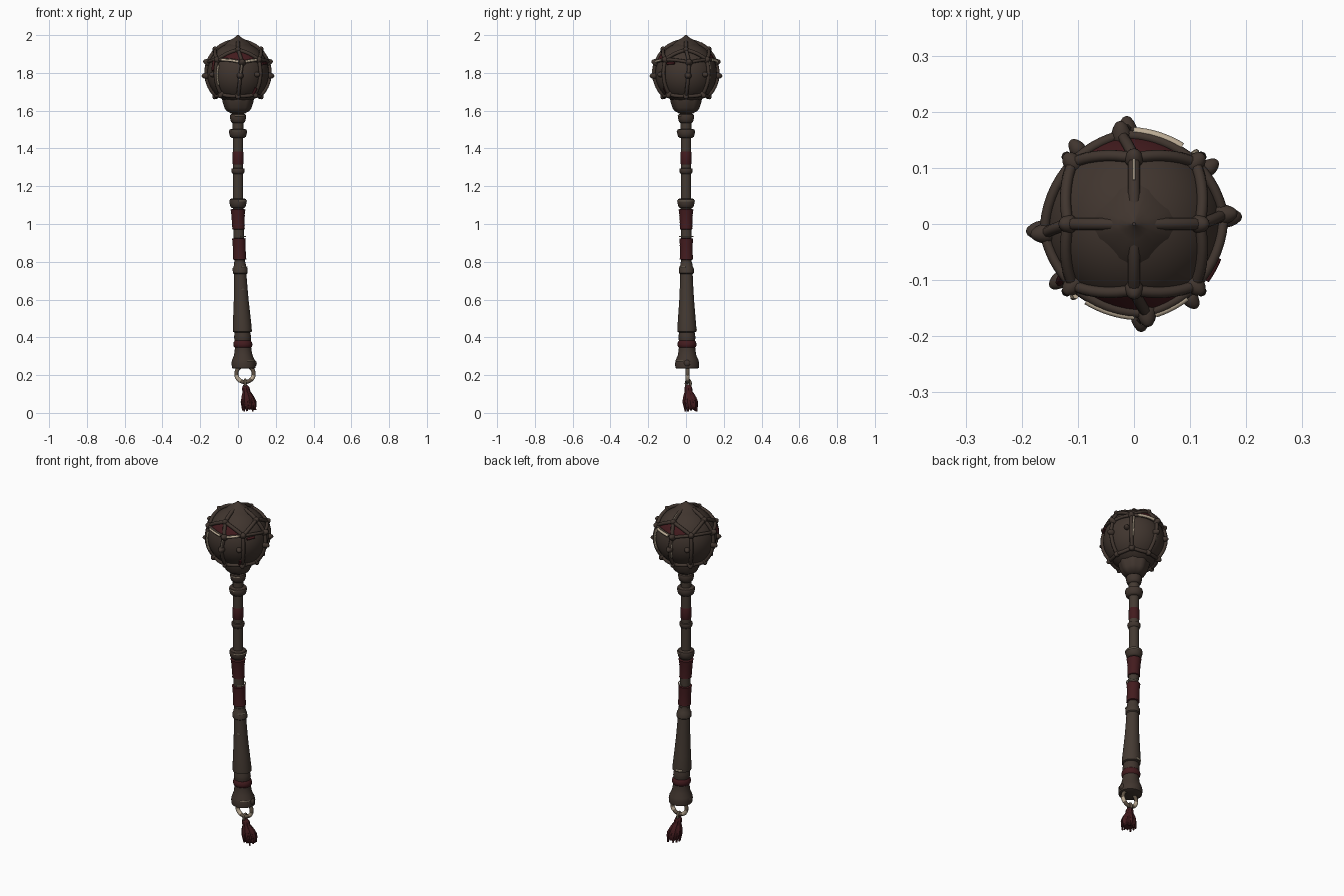
import bpy, bmesh, math, random
from mathutils import Vector

if "Cube" in bpy.data.objects:
    bpy.data.objects.remove(bpy.data.objects["Cube"])
random.seed(3)


def material(name, rgb):
    m = bpy.data.materials.new(name)
    m.diffuse_color = (*rgb, 1)
    m.use_nodes = True
    m.node_tree.nodes["Principled BSDF"].inputs["Base Color"].default_value = m.diffuse_color
    return m


BROWN = material("dark brown", (0.052, 0.036, 0.028))
WOOD = material("handle brown", (0.058, 0.042, 0.032))
RED = material("deep red", (0.056, 0.011, 0.013))
BONE = material("pale bone", (0.50, 0.41, 0.30))
BRASS = material("dull brass", (0.12, 0.09, 0.062))


def finish(name, bm, mats, angle=40):
    bmesh.ops.recalc_face_normals(bm, faces=bm.faces[:])
    me = bpy.data.meshes.new(name)
    bm.to_mesh(me)
    bm.free()
    ob = bpy.data.objects.new(name, me)
    bpy.context.collection.objects.link(ob)
    for m in mats:
        me.materials.append(m)
    bpy.ops.object.select_all(action='DESELECT')
    ob.select_set(True)
    bpy.context.view_layer.objects.active = ob
    bpy.ops.object.shade_smooth_by_angle(angle=math.radians(angle))
    return ob


def loft(name, rows, mats, segs=24, flute=0.0, lobes=6):
    """Stack horizontal rings given as (x, y, z, radius) and cap both ends."""
    bm = bmesh.new()
    rings = []
    for x, y, z, r in rows:
        ring = []
        for i in range(segs):
            a = math.tau * i / segs
            rr = r * (1 + flute * math.cos(lobes * a))
            ring.append(bm.verts.new((x + rr * math.cos(a), y + rr * math.sin(a), z)))
        rings.append(ring)
    for a, b in zip(rings, rings[1:]):
        for i in range(segs):
            j = (i + 1) % segs
            bm.faces.new((a[i], a[j], b[j], b[i]))
    bm.faces.new(rings[0])
    bm.faces.new(rings[-1])
    return finish(name, bm, mats)


def bend(profile):
    """Follow the slight sideways lean of the lower handle."""
    return [(0.03 * max(0, 1.05 - z) / 0.8, 0.006 * max(0, 1.05 - z) / 0.8, z, r) for z, r in profile]


def tube(name, pts, r, mat, cyclic=False):
    cu = bpy.data.curves.new(name, 'CURVE')
    cu.dimensions = '3D'
    cu.bevel_depth, cu.bevel_resolution, cu.use_fill_caps = r, 2, True
    s = cu.splines.new('POLY')
    s.points.add(len(pts) - 1)
    for p, co in zip(s.points, pts):
        p.co = (*co, 1)
    s.use_cyclic_u = cyclic
    s.use_smooth = True
    cu.materials.append(mat)
    ob = bpy.data.objects.new(name, cu)
    bpy.context.collection.objects.link(ob)
    return ob


# Head: round core
C = Vector((0, 0, 1.80))


def on_head(lon, lat, r):
    a, b = math.radians(lon), math.radians(lat)
    return C + Vector((math.cos(a) * math.cos(b), math.sin(a) * math.cos(b), math.sin(b))) * r


bm = bmesh.new()
bmesh.ops.create_uvsphere(bm, u_segments=48, v_segments=32, radius=0.163)
bmesh.ops.translate(bm, verts=bm.verts[:], vec=C)
finish("head_core", bm, [BROWN])


# Head: lattice bars between nodes, following the curve of the core
def arc(name, a, b, r=0.0095, mat=BROWN, lift=0.169):
    pa, pb = on_head(*a, 1) - C, on_head(*b, 1) - C
    return tube(name, [C + pa.lerp(pb, t / 8).normalized() * lift for t in range(9)], r, mat)


def node(name, at, size, spike=0.0, lift=0.167):
    n = (on_head(*at, 1) - C).normalized()
    bm = bmesh.new()
    bmesh.ops.create_uvsphere(bm, u_segments=14, v_segments=8, radius=size)
    for v in bm.verts:
        if v.co.z > size * 0.5:
            v.co.z += spike * (v.co.z / size - 0.5) * 2
    q = n.to_track_quat('Z', 'Y')
    for v in bm.verts:
        v.co = q @ v.co + C + n * lift
    finish(name, bm, [BROWN])


def red_panel(tri):
    """Thin curved plate filling the triangle between three nodes."""
    bm = bmesh.new()
    bm.faces.new([bm.verts.new(on_head(*t, 1) - C) for t in tri])
    bmesh.ops.subdivide_edges(bm, edges=bm.edges[:], cuts=7, use_grid_fill=True)
    bmesh.ops.triangulate(bm, faces=bm.faces[:])
    for v in bm.verts:
        v.co = C + v.co.normalized() * 0.1665
    bm.normal_update()
    finish("red_inset", bm, [RED])


TOP = (0, 90)
for k in range(4):
    lon = 90 * k
    upper, belt = (lon, 46), (lon + (8 if k % 2 else 6), 19)
    low = (lon + 4, -5)
    arc("crown_bar", TOP, upper, 0.011)
    arc("upright_bar", upper, belt, 0.010)
    arc("lower_upright", belt, low, 0.010)
    arc("lower_upright", low, (lon, -46), 0.010)
    node("upper_stud", upper, 0.017, 0.005)
    node("belt_stud", belt, 0.019, 0.010)
    node("low_stud", low, 0.018, 0.009)
    for side in (-45, 45):
        corner = (lon + side, 24)
        arc("kite_bar", upper, corner, 0.010)
        arc("belt_bar", belt, corner, 0.009)
        arc("base_bar", (lon, -46), (lon + side, -42), 0.010)
        if k % 2:
            red_panel((upper, belt, corner))
            # pale worn edge along the front and back belt bars
            if (k, side) != (1, 45):
                a = tuple(belt[i] * 0.85 + corner[i] * 0.15 for i in (0, 1))
                b = tuple(belt[i] * 0.25 + corner[i] * 0.75 for i in (0, 1))
                arc("pale_edge", a, b, 0.0075 if k == 1 else 0.006, BONE, 0.1755)
    corner = (lon + 45, 24)
    arc("corner_upright", corner, (lon + 45, -42), 0.010)
    node("corner_stud", corner, 0.018, 0.007)
    node("corner_low_stud", (lon + 37, -3), 0.015, 0.006)
    node("base_stud", (lon + 45, -42), 0.018, 0.008)
    node("base_stud", (lon, -46), 0.017, 0.006)

# Head: pale and red worn strips lying beside some bars
for lon, lat0, lat1 in ((50, 20, -20), (231, 14, -22), (98, 10, -22)):
    arc("pale_strip", (lon, lat0), (lon - 2, lat1), 0.005, BONE, 0.170)
arc("pale_front_wear", (-83, 16), (-87, -12), 0.0025, BONE, 0.1785)
arc("pale_crown_wear", (90, 64), (90, 50), 0.0025, BONE, 0.1788)
for a, b in (((15, 41), (38, 29)), ((-38, 17), (-22, 18)), ((216, 22), (218, 4)), ((-50, -28), (-51, -42))):
    arc("red_strip", a, b, 0.007, RED, 0.169)

# Head: pointed cap and supporting cup
loft("top_point", [(0, 0, z, r) for z, r in
     ((1.945, 0.07), (1.965, 0.052), (1.98, 0.028), (1.99, 0.013), (2.0, 0.003))], [BROWN], 16, 0.08, 4)
loft("head_cup", [(0, 0, z, r) for z, r in
     ((1.585, 0.035), (1.60, 0.060), (1.615, 0.069), (1.64, 0.077), (1.67, 0.083), (1.69, 0.08))], [BROWN], 32, 0.04, 8)

# Shaft with its collars
loft("shaft", bend([(0.74, 0.027), (0.9, 0.028), (1.1, 0.028), (1.3, 0.026), (1.62, 0.029)]), [WOOD])
for z, r, h in ((1.56, 0.043, 0.025), (1.48, 0.048, 0.024), (1.28, 0.036, 0.016), (1.11, 0.046, 0.026)):
    loft("collar", bend([(z - h, r * 0.68), (z - h * 0.75, r * 0.86), (z - h * 0.2, r * 0.95),
                         (z + h * 0.4, r), (z + h * 0.8, r * 0.93), (z + h, r * 0.68)]), [BROWN])
loft("upper_red_band", bend([(1.315, 0.026), (1.32, 0.0285), (1.38, 0.028), (1.385, 0.026)]), [RED])


def trim(z, r, lon0, lon1, thick=0.0028):
    """Worn pale line wrapping part of the way round the handle."""
    x, y, _, _ = bend([(z, r)])[0]
    angles = [math.radians(lon0 + (lon1 - lon0) * i / 16) for i in range(17)]
    tube("pale_trim", [(x + r * math.cos(a), y + r * math.sin(a), z) for a in angles], thick, BONE)


trim(1.121, 0.0455, -85, 80, 0.003)
trim(0.934, 0.036, -75, 90, 0.0035)
trim(1.572, 0.0425, -110, -40, 0.002)
trim(1.492, 0.0475, -130, -70, 0.002)
trim(0.772, 0.037, -75, -10, 0.003)
trim(0.655, 0.0355, -85, -60, 0.003)
trim(0.44, 0.050, 85, 125, 0.005)
trim(0.275, 0.0615, -70, -20, 0.0025)

# Red cloth wraps, softly uneven
for z0, z1, r0, r1 in ((0.97, 1.08, 0.033, 0.039), (0.81, 0.925, 0.035, 0.036)):
    rows = [(z0, 0.027)]
    for i in range(13):
        t = i / 12
        rows.append((z0 + 0.003 + (z1 - z0 - 0.006) * t,
                     r0 + (r1 - r0) * t - 0.002 * math.sin(math.pi * t) + 0.0006 * (-1) ** i))
    loft("red_wrap", bend(rows + [(z1, 0.027)]), [RED])

# Flared grip, pommel and its red band
loft("grip", bend([(0.425, 0.04), (0.43, 0.05), (0.455, 0.05), (0.52, 0.045), (0.60, 0.039), (0.70, 0.034),
                   (0.735, 0.033), (0.74, 0.039), (0.765, 0.039), (0.775, 0.033), (0.80, 0.030)]), [WOOD])
loft("pommel", bend([(0.235, 0.056), (0.238, 0.062), (0.262, 0.064), (0.28, 0.060), (0.305, 0.049),
                     (0.335, 0.044), (0.38, 0.042), (0.395, 0.045), (0.41, 0.044), (0.43, 0.040)]), [BROWN], 32)
loft("red_pommel_band", bend([(0.345, 0.043), (0.35, 0.048), (0.362, 0.051), (0.375, 0.048), (0.382, 0.043)]), [RED])
for s in (-1, 1):
    bm = bmesh.new()
    bmesh.ops.create_uvsphere(bm, u_segments=14, v_segments=10, radius=0.02)
    bmesh.ops.translate(bm, verts=bm.verts[:], vec=(0.032 + s * 0.048, 0.006, 0.262))
    finish("pommel_lug", bm, [BROWN])


# Hanging ring with pale worn stretches, and cord loop
def ring_arc(name, a0, a1, r, mat, closed=False):
    angles = [math.radians(a0 + (a1 - a0) * i / 32) for i in range(32)]
    tube(name, [(0.037 + 0.046 * math.cos(a), 0.008, 0.207 + 0.044 * math.sin(a)) for a in angles], r, mat, closed)


ring_arc("hanging_ring", 0, 360, 0.0105, BRASS, True)
ring_arc("pale_ring_wear", 190, 240, 0.0112, BONE)
ring_arc("pale_ring_wear", 320, 350, 0.0112, BONE)
tube("cord_loop", [(0.038, 0.012 + 0.012 * math.cos(a), 0.155 + 0.02 * math.sin(a))
     for a in (math.tau * i / 16 for i in range(16))], 0.007, BRASS, True)

# Tassel: knot, gathered skirt and loose strands
loft("tassel", [(0.038, 0.012, 0.150, 0.008), (0.040, 0.012, 0.140, 0.017), (0.042, 0.013, 0.125, 0.021),
                (0.044, 0.014, 0.113, 0.020), (0.047, 0.016, 0.105, 0.024), (0.051, 0.019, 0.085, 0.033),
                (0.056, 0.023, 0.058, 0.040), (0.060, 0.026, 0.035, 0.037), (0.061, 0.027, 0.018, 0.027)],
     [RED], 36, 0.06, 9)
for i in range(12):
    a = math.tau * i / 12
    c, s = math.cos(a), math.sin(a)
    e = random.uniform(0.024, 0.038)
    tube("tassel_strand", [(0.047 + 0.019 * c, 0.016 + 0.019 * s, 0.105),
                           (0.056 + 0.037 * c, 0.023 + 0.037 * s, 0.058),
                           (0.062 + e * c, 0.027 + e * s, random.uniform(0.006, 0.022))], 0.005, RED)
